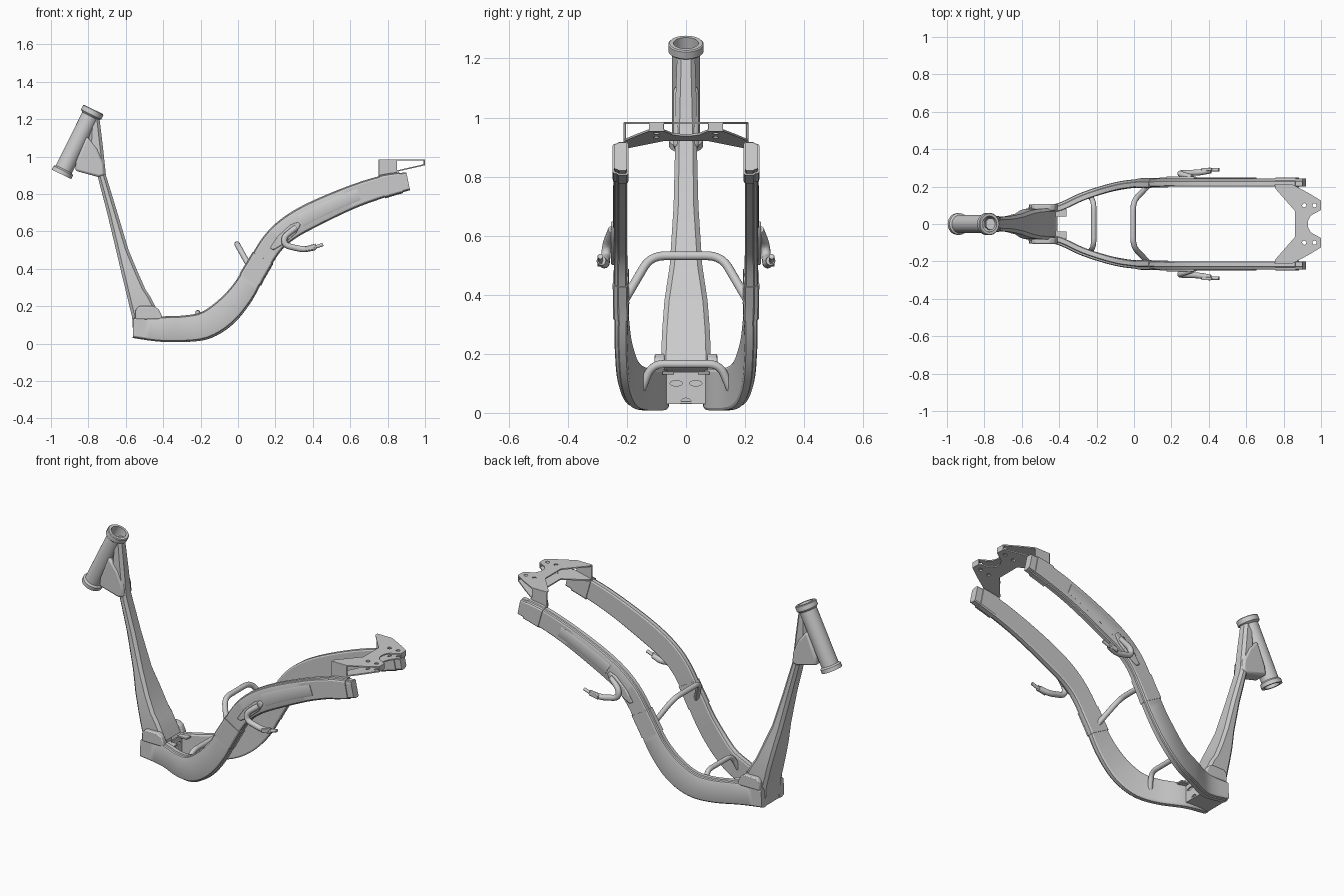
import bpy, bmesh, math
from mathutils import Vector, Matrix

if "Cube" in bpy.data.objects:
    bpy.data.objects.remove(bpy.data.objects["Cube"])


def finish(name, bm, angle=30, bevel=0):
    bmesh.ops.recalc_face_normals(bm, faces=bm.faces)
    me = bpy.data.meshes.new(name)
    bm.to_mesh(me)
    bm.free()
    ob = bpy.data.objects.new(name, me)
    bpy.context.collection.objects.link(ob)
    bpy.ops.object.select_all(action='DESELECT')
    ob.select_set(True)
    bpy.context.view_layer.objects.active = ob
    bpy.ops.object.shade_smooth_by_angle(angle=math.radians(angle))
    if bevel:
        m = ob.modifiers.new("bevel", 'BEVEL')
        m.width, m.segments = bevel, 2
    return ob


def loft(name, rings, closed=False, angle=30, bevel=0):
    bm = bmesh.new()
    vs = [[bm.verts.new(p) for p in r] for r in rings]
    n, k = len(vs), len(vs[0])
    for i in range(n if closed else n - 1):
        a, b = vs[i], vs[(i + 1) % n]
        for j in range(k):
            bm.faces.new((a[j], a[(j + 1) % k], b[(j + 1) % k], b[j]))
    if not closed:
        bm.faces.new(vs[0])
        bm.faces.new(vs[-1])
    return finish(name, bm, angle, bevel)


def slab(name, poly, y0, y1, bevel=0.006):
    return loft(name, [[(x, y, z) for x, z in poly] for y in (y0, y1)], bevel=bevel)


def tube(name, pts, r, corner=0.04, sides=14):
    pts = [Vector(p) for p in pts]
    path = [pts[0]]
    for a, b, c in zip(pts, pts[1:], pts[2:]):
        p = b + (a - b).normalized() * min(corner, (a - b).length * .45)
        q = b + (c - b).normalized() * min(corner, (c - b).length * .45)
        path += [p * (1 - t) ** 2 + b * 2 * t * (1 - t) + q * t * t
                 for t in (0, .2, .4, .6, .8, 1)]
    path.append(pts[-1])
    rings, u = [], None
    for i, p in enumerate(path):
        d = (path[min(i + 1, len(path) - 1)] - path[max(i - 1, 0)]).normalized()
        u = d.orthogonal() if u is None else u - d * u.dot(d)
        u.normalize()
        w = d.cross(u)
        rings.append([p + (u * math.cos(k * math.tau / sides) + w * math.sin(k * math.tau / sides)) * r
                      for k in range(sides)])
    return loft(name, rings, angle=40)


def circle(cx, cy, rx, ry, n=16):
    return [(cx + rx * math.cos(i * math.tau / n), cy + ry * math.sin(i * math.tau / n)) for i in range(n)]


def holed_plate(name, loops, thick, matrix):
    cu = bpy.data.curves.new(name, 'CURVE')
    cu.dimensions, cu.fill_mode, cu.extrude = '2D', 'BOTH', thick / 2
    for loop in loops:
        s = cu.splines.new('POLY')
        s.points.add(len(loop) - 1)
        for p, c in zip(s.points, loop):
            p.co = (c[0], c[1], 0, 1)
        s.use_cyclic_u = True
    tmp = bpy.data.objects.new(name + "_curve", cu)
    bpy.context.collection.objects.link(tmp)
    bpy.context.view_layer.update()
    me = bpy.data.meshes.new_from_object(tmp.evaluated_get(bpy.context.evaluated_depsgraph_get()))
    bpy.data.objects.remove(tmp)
    bm = bmesh.new()
    bm.from_mesh(me)
    bmesh.ops.remove_doubles(bm, verts=bm.verts, dist=1e-5)
    bm.transform(matrix)
    return finish(name, bm)


# Steering head: hollow lathe with collars at both ends
low, top = Vector((-.944, 0, .905)), Vector((-.772, 0, 1.252))
ax, L = (top - low).normalized(), (top - low).length
u, w = Vector((0, 1, 0)), ax.cross(Vector((0, 1, 0)))
prof = [(.042, 0), (.058, 0), (.058, .022), (.048, .03), (.048, L - .04),
        (.06, L - .03), (.06, L - .004), (.056, L), (.042, L)]
loft("steering_head", [[low + ax * t + (u * math.cos(a) + w * math.sin(a)) * r for r, t in prof]
                       for a in [i * math.tau / 40 for i in range(40)]], closed=True)

# Down tube: tapered chamfered box, (z, front x, rear x, half width)
stations = [(1.215, -.79, -.742, .03), (1.05, -.80, -.722, .036), (.9, -.752, -.706, .037),
            (.7, -.70, -.645, .042), (.5, -.652, -.585, .055), (.38, -.624, -.535, .073),
            (.29, -.602, -.495, .08), (.25, -.592, -.468, .082), (.205, -.582, -.445, .083),
            (.15, -.568, -.42, .083), (.13, -.565, -.47, .083), (.035, -.56, -.47, .083)]
rings = []
for z, a, b, h in stations:
    c = min(.016, (b - a) * .3)
    rings.append([(a, h - c, z), (a + c, h, z), (b - c, h, z), (b, h - c, z),
                  (b, c - h, z), (b - c, -h, z), (a + c, -h, z), (a, c - h, z)])
loft("down_tube", rings, angle=35)
slab("head_gusset", [(-.865, .975), (-.872, .925), (-.745, .89), (-.712, .9), (-.718, .965),
                     (-.754, 1.045), (-.81, 1.11)], -.043, .043, .012)

# Side rail centre line: x, y, z, depth
RAIL = [(-.56, .082, .085, .11), (-.42, .085, .078, .135), (-.28, .145, .08, .142), (-.17, .182, .1, .147),
        (-.07, .206, .166, .147), (.02, .217, .268, .132), (.096, .22, .395, .12), (.18, .222, .53, .122),
        (.27, .222, .615, .13), (.4, .222, .69, .135), (.6, .222, .78, .125), (.77, .222, .838, .118),
        (.91, .222, .868, .098)]
SECTION = [(-.5, -.44), (-.4, -.5), (.12, -.5), (.2, -.46), (.42, -.44), (.5, -.38),
           (.5, .38), (.42, .44), (.2, .46), (.12, .5), (-.4, .5), (-.5, .44)]
WIDTH = .044


def rail_at(t):
    i = max(0, min(int(t), len(RAIL) - 2))
    f = t - i
    p = [Vector(RAIL[max(0, min(i + k, len(RAIL) - 1))]) for k in (-1, 0, 1, 2)]
    return (p[1] * 2 + (p[2] - p[0]) * f + (p[0] * 2 - p[1] * 5 + p[2] * 4 - p[3]) * f * f
            + (p[1] * 3 - p[0] - p[2] * 3 + p[3]) * f ** 3) / 2


def rail_piece(name, s, t0, t1, n, grow=0, section=SECTION):
    rings = []
    for k in range(n + 1):
        t = t0 + (t1 - t0) * k / n
        p = rail_at(t)
        d = (rail_at(min(t + .05, 12)) - rail_at(max(t - .05, 0))).to_3d().normalized()
        out = Vector((-d.y, d.x, 0)).normalized()
        up = d.cross(out)
        ring = [p.to_3d() + out * a * (WIDTH + grow) + up * b * (p.w + grow) for a, b in section]
        rings.append([(v.x, v.y * s, v.z) for v in ring])
    return loft(name, rings, angle=25)


PANEL = [(.4, -.22), (.52, -.25), (.58, -.2), (.58, .2), (.52, .25), (.4, .22)]
for s, side in ((1, "left"), (-1, "right")):
    # Rail with its sleeves and raised panel
    rail_piece("side_rail_" + side, s, 0, 12, 72)
    rail_piece("crossbar_sleeve_" + side, s, 5.6, 6.45, 6, .008)
    rail_piece("tail_sleeve_" + side, s, 11, 11.65, 5, .01)
    rail_piece("rail_panel_" + side, s, 8.55, 10.25, 14, 0, PANEL)
    slab("foot_gusset_" + side, [(-.548, .13), (-.548, .18), (-.53, .2), (-.45, .2), (-.425, .185),
                                 (-.408, .15), (-.408, .13)], s * .072, s * .106)
    slab("foot_tab_" + side, [(-.42, .13), (-.42, .14), (-.36, .14), (-.36, .13)], s * .04, s * .08, .002)
    # Footrest hanger: lug on the rail, bent arm, thin pin
    slab("footrest_lug_" + side, [(.17, .51), (.19, .5), (.24, .53), (.31, .59), (.335, .635), (.32, .65),
                                  (.28, .635), (.21, .57)], s * .235, s * .254, .005)
    tube("footrest_arm_" + side, [(.31, s * .248, .62), (.245, s * .268, .57), (.25, s * .272, .525),
                                  (.35, s * .275, .502), (.41, s * .287, .515)], .016, .03)
    tube("footrest_pin_" + side, [(.40, s * .29, .512), (.455, s * .29, .53)], .009)
    slab("footrest_flange_" + side, [(.36, .495), (.36, .52), (.415, .535), (.42, .505)],
         s * .284, s * .3, .003)
    # Upright tab from the tail sleeve to the tail plate
    slab("tail_tab_" + side, [(.752, .81), (.752, .985), (.85, .985), (.85, .835)], s * .203, s * .211, .002)
    slab("tail_tip_" + side, [(.993, .953), (.993, .985), (1, .985), (1, .953)], s * .075, s * .125, .001)

# Bent crossbars between the rails
tube("lower_crossbar", [(-.235, -.15, .08), (-.215, -.115, .165), (-.215, .115, .165), (-.235, .15, .08)], .014)
tube("upper_crossbar", [(.085, -.215, .37), (-.005, -.12, .532), (-.005, .12, .532), (.085, .215, .37)],
     .015, .05)

# Slotted plate at the foot of the down tube, with a notch below
notch = [(.02 * math.cos(a), .03 + .02 * math.sin(a)) for a in [i * math.pi / 10 for i in range(11)]]
outline = [(-.082, .03), (-.082, .138), (.082, .138), (.082, .03)] + notch
yz = Matrix(((0, 0, 1, -.413), (1, 0, 0, 0), (0, 1, 0, 0), (0, 0, 0, 1)))
holed_plate("foot_plate", [outline] + [circle(y, .1, .021, .009) for y in (-.033, .033)], .008, yz)
slab("foot_floor", [(-.56, .03), (-.56, .04), (-.41, .04), (-.41, .03)], -.08, .08, .002)

# Tail bracket: flat upper plate and tilted lower plate, same outline
half = [(.86, .07), (.755, .19), (.755, .21), (.85, .21), (.925, .17), (1, .125), (1, .075), (.945, .045), (.93, .015)]
outline = half + [(x, -y) for x, y in reversed(half)]
loops = [outline] + [circle(x, y, .011, .011) for x in (.91, .965) for y in (-.1, .1)]
holed_plate("tail_upper_plate", loops, .007, Matrix.Translation((0, 0, .982)))
tilt = Matrix(((1, 0, 0, 0), (0, 1, 0, 0), (.23, 0, 1, .727), (0, 0, 0, 1)))
holed_plate("tail_lower_plate", loops, .007, tilt)
